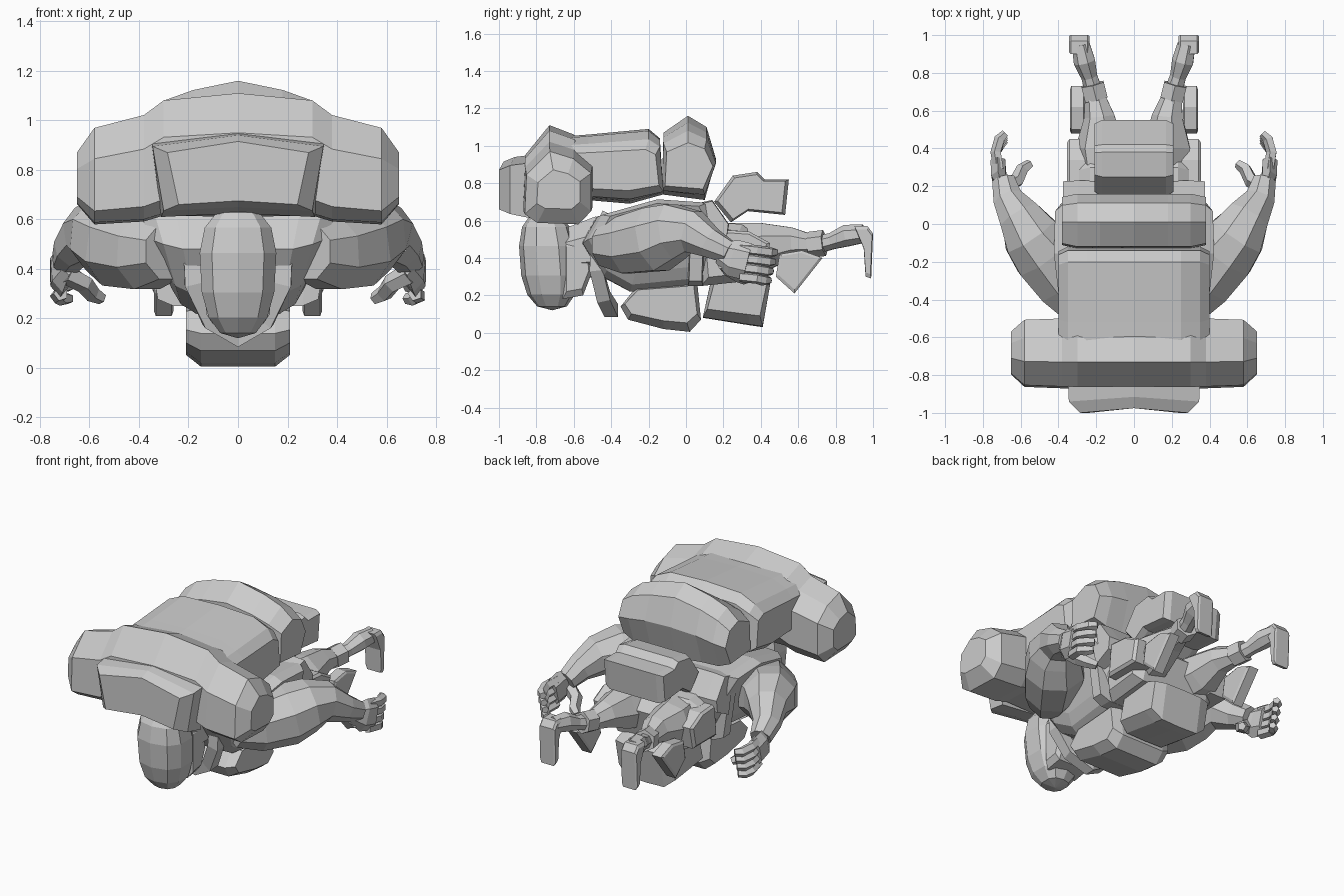
import bpy, bmesh, math
from mathutils import Vector

cube = bpy.data.objects.get("Cube")
if cube:
    bpy.data.objects.remove(cube, do_unlink=True)

grey = bpy.data.materials.new("plain grey")
grey.use_nodes = True
colour = (0.6, 0.6, 0.6, 1)
grey.diffuse_color = colour
grey.node_tree.nodes["Principled BSDF"].inputs["Base Color"].default_value = colour


def finish(name, bm):
    bmesh.ops.recalc_face_normals(bm, faces=bm.faces)
    mesh = bpy.data.meshes.new(name)
    bm.to_mesh(mesh)
    bm.free()
    mesh.materials.append(grey)
    obj = bpy.data.objects.new(name, mesh)
    bpy.context.collection.objects.link(obj)
    return obj


def bridge(name, rings):
    """Join neighbouring vertex rings and cap both ends."""
    bm = bmesh.new()
    loops = [[bm.verts.new(p) for p in ring] for ring in rings]
    count = len(loops[0])
    for a, b in zip(loops, loops[1:]):
        for i in range(count):
            j = (i + 1) % count
            bm.faces.new((a[i], a[j], b[j], b[i]))
    bm.faces.new(loops[0])
    bm.faces.new(loops[-1])
    return finish(name, bm)


def pack(name, outline, stations, taper=0, x=0):
    """Side outline (y, z) swept across x; a station is (x, y scale, z scale, z shift)."""
    cy = sum(p[0] for p in outline) / len(outline)
    cz = sum(p[1] for p in outline) / len(outline)
    full = [(-s[0], *s[1:]) for s in reversed(stations) if s[0] > 0] + stations
    rings = []
    for sx, ky, kz, dz in full:
        rings.append([(x + sx * (1 + taper * (z - cz)), cy + (y - cy) * ky,
                       cz + (z - cz) * kz + dz) for y, z in outline])
    return bridge(name, rings)


def limb(name, path, sides=7, flat=1, up=(0, 0, 1)):
    """Tube through (x, y, z, radius) points; flat scales its sideways width."""
    pts = [Vector(p[:3]) for p in path]
    rings = []
    for i, p in enumerate(pts):
        t = (pts[min(i + 1, len(pts) - 1)] - pts[max(i - 1, 0)]).normalized()
        side = t.cross(Vector(up)).normalized()
        top = side.cross(t)
        turns = [math.tau * (k + 0.5) / sides for k in range(sides)]
        rings.append([p + path[i][3] * (side * math.cos(a) * flat + top * math.sin(a))
                      for a in turns])
    return bridge(name, rings)


def soft(width, edge=0.85):
    """Stations of a plain pouch with bevelled ends."""
    return [(0, 1, 1, 0), (width * 0.8, 1, 1, 0), (width, edge, edge, 0)]


# Shoulder roll and the tapered pouch on its front
pack("shoulder_roll",
     [(-.87, .68), (-.86, .95), (-.73, 1.11), (-.6, 1.06), (-.5, .96),
      (-.5, .7), (-.57, .61), (-.8, .62)],
     [(0, 1, 1, 0), (.3, 1, .93, -.01), (.38, 1, .86, -.05),
      (.58, .96, .78, -.08), (.65, .62, .42, -.08)])
pouch_rings = []
for y, top, bottom, high, low in ((-.82, .35, .31, .91, .61), (-.94, .345, .3, .895, .635),
                                  (-1, .285, .24, .87, .66)):
    pouch_rings.append([(-top, y, high), (0, y + .025, high + .045), (top, y, high),
                        (bottom, y, low), (0, y + .025, low + .015), (-bottom, y, low)])
bridge("front_pouch", pouch_rings)

# Backpack sections
pack("main_pack",
     [(-.65, .72), (-.65, 1.05), (-.52, 1.06), (-.2, 1.09), (-.14, 1.04), (-.12, .74), (-.3, .69)],
     [(0, 1, 1, 0), (.25, 1, .94, 0), (.35, 1, .8, -.02), (.4, .9, .55, -.03)])
pack("rear_pack",
     [(-.13, .74), (-.12, 1.07), (.01, 1.16), (.11, 1.1), (.16, .93), (.1, .71)],
     [(0, 1, 1, 0), (.18, 1, .87, -.01), (.3, 1, .76, -.03), (.38, .88, .55, -.05)])
pack("tail_pouch",
     [(.15, .7), (.25, .84), (.38, .86), (.42, .82), (.55, .82), (.53, .63), (.33, .65), (.24, .59)],
     [(0, 1, 1, 0), (.17, 1, 1, 0), (.21, .9, .88, 0)])
pack("rear_belt", [(.05, .69), (.14, .71), (.23, .58), (.22, .5), (.1, .44)], soft(.375, .95))

# Body
pack("torso",
     [(-.56, .48), (-.48, .62), (-.15, .71), (.15, .69), (.24, .52), (.12, .26), (-.3, .22), (-.45, .3)],
     [(0, 1, 1, 0), (.22, .98, 1, 0), (.3, .9, .93, .02), (.35, .75, .75, .04)], taper=.9)
pack("pelvis", [(.05, .6), (.3, .58), (.42, .48), (.36, .28), (.08, .25)], soft(.29, .75))
pack("waist_belt", [(.02, .62), (.1, .62), (.09, .25), (.01, .25)], soft(.35, .85), taper=.4)
pack("chest_pouch",
     [(-.35, .14), (-.27, .24), (.06, .27), (.08, .07), (.02, .005), (-.12, .02), (-.31, .07)],
     [(0, 1, 1, 0), (.15, 1, 1, 0), (.21, .9, .75, .02)])
pack("belly_pouch", [(.09, .08), (.14, .31), (.3, .33), (.45, .26), (.41, .03), (.34, .04)],
     [(0, 1, 1, 0), (.13, 1, .97, 0), (.2, .88, .72, .02)])

# Head, squared off and tucked back toward the chin
bm = bmesh.new()
bmesh.ops.create_uvsphere(bm, u_segments=10, v_segments=7, radius=1)
for v in bm.verts:
    x, y, z = (math.copysign(abs(c) ** .8, c) for c in v.co)
    v.co = (x * (.16 + .015 * z), y * .155 - .735 - .02 * z, z * .265 + .385)
finish("helmet", bm)
pack("face", [(-.66, .18), (-.66, .5), (-.52, .5), (-.5, .33), (-.55, .2)], soft(.13, .75))
limb("neck", [(0, -.66, .42, .13), (0, -.45, .46, .17)])
rim = [(.19, -.42, .64, .04), (.19, -.48, .52, .045), (.18, -.48, .34, .05), (.11, -.44, .19, .05)]
limb("collar", rim + [(0, -.4, .12, .05)] + [(-p[0], *p[1:]) for p in reversed(rim)],
     sides=4, up=(0, 1, 0))

for m, tag in ((1, "left"), (-1, "right")):
    def side_limb(part, path, **kw):
        limb(f"{tag}_{part}", [(m * p[0], *p[1:]) for p in path], **kw)

    # Arm and hand
    side_limb("arm", [(.28, -.44, .47, .12), (.36, -.32, .47, .165), (.47, -.16, .5, .185),
                      (.55, -.06, .54, .16), (.605, .04, .54, .12), (.665, .13, .48, .085),
                      (.69, .23, .43, .065)], sides=8)
    side_limb("palm", [(.69, .18, .43, .06), (.715, .25, .4, .1), (.72, .33, .38, .1)],
              sides=6, flat=.45)
    for k in range(4):
        z = .45 - .05 * k
        tip = .48 - .012 * k
        side_limb(f"finger_{k}", [(.715, .29, z, .03), (.73, .38, z - .01, .03),
                                  (.71, tip - .03, z - .02, .03), (.68, tip, z - .02, .022)],
                  sides=5)
    side_limb("thumb", [(.69, .2, .38, .045), (.62, .23, .34, .04), (.59, .29, .3, .035),
                        (.55, .32, .28, .025)], sides=5)

    # Leg and foot
    side_limb("leg", [(.14, .22, .44, .15), (.18, .42, .46, .13), (.18, .57, .48, .085),
                      (.21, .7, .47, .05), (.235, .78, .49, .045), (.26, .86, .52, .06),
                      (.28, .95, .53, .05)])
    side_limb("knee_band", [(.2, .66, .47, .07), (.22, .74, .48, .07)], sides=6)
    pack(f"{tag}_foot", [(.9, .57), (.97, .57), (1, .53), (.99, .29), (.96, .3), (.95, .45)],
         soft(.055), x=m * .29)

    # Hip gear
    pack(f"{tag}_hip_pouch", [(.18, .34), (.2, .55), (.34, .54), (.45, .48), (.42, .34)],
         soft(.07), x=m * .285)
    pack(f"{tag}_holster", [(.48, .3), (.58, .21), (.73, .4), (.62, .44), (.5, .42)],
         soft(.04), x=m * .3)
